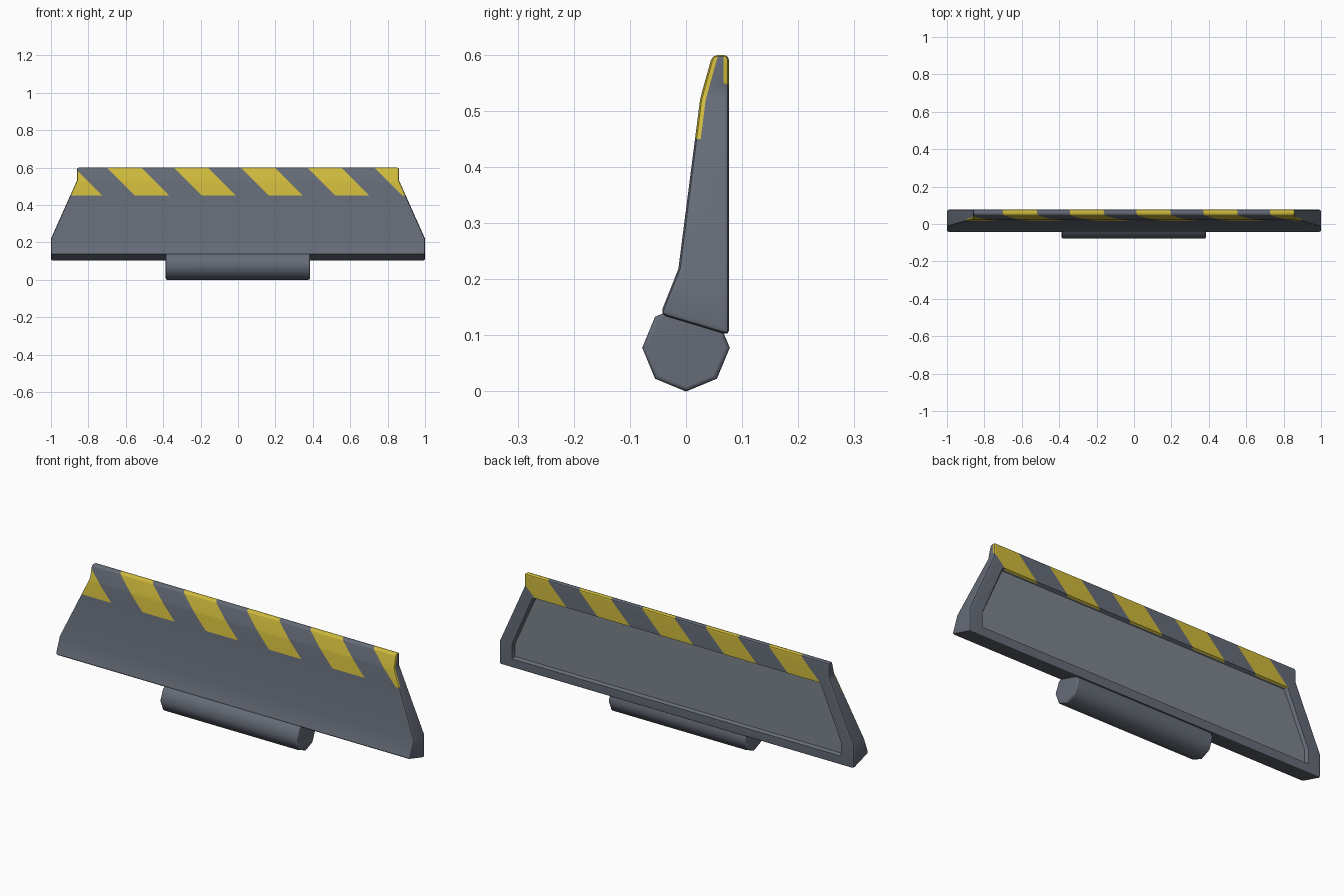
import bpy, bmesh, math
from mathutils import Vector

if "Cube" in bpy.data.objects:
    bpy.data.objects.remove(bpy.data.objects["Cube"])


def material(name, rgb):
    m = bpy.data.materials.new(name)
    m.diffuse_color = (*rgb, 1)
    m.use_nodes = True
    m.node_tree.nodes["Principled BSDF"].inputs["Base Color"].default_value = m.diffuse_color
    return m


GREY = material("slate grey", (0.13, 0.148, 0.185))
YELLOW = material("hazard yellow", (0.62, 0.49, 0.045))
LIGHT = material("panel grey", (0.205, 0.23, 0.265))


def finish(bm, name, mats, angle):
    me = bpy.data.meshes.new(name)
    bm.to_mesh(me)
    bm.free()
    ob = bpy.data.objects.new(name, me)
    bpy.context.collection.objects.link(ob)
    for m in mats:
        me.materials.append(m)
    bpy.ops.object.select_all(action='DESELECT')
    ob.select_set(True)
    bpy.context.view_layer.objects.active = ob
    bpy.ops.object.shade_smooth_by_angle(angle=math.radians(angle))
    w = ob.modifiers.new("even_shading", 'WEIGHTED_NORMAL')
    w.keep_sharp = True
    return ob


def bevel(bm, edges, size):
    bmesh.ops.bevel(bm, geom=edges, offset=size, offset_type='OFFSET',
                    segments=2, profile=0.5, affect='EDGES', clamp_overlap=True)


# --- blade: rows of (z, half width, y), mirrored into closed loops
BACK = 0.077
front = [(0.137, 1, -0.046), (0.22, 1, -0.013), (0.52, 0.866, 0.025),
         (0.535, 0.86, 0.029), (0.60, 0.86, 0.047)]
outer = [(0.10, 1, BACK)] + [(z, w, BACK) for z, w, y in front[1:]]
rim = [(0.147, 0.928, BACK), (0.22, 0.928, BACK), (0.465, 0.822, BACK),
       (0.48, 0.815, BACK), (0.49, 0.808, BACK)]
floor = [(0.155, 0.92, 0.062), (0.22, 0.92, 0.062), (0.46, 0.814, 0.062),
         (0.473, 0.807, 0.062), (0.482, 0.80, 0.062)]

bm = bmesh.new()


def loop(rows):
    left = [bm.verts.new((-w, y, z)) for z, w, y in rows]
    right = [bm.verts.new((w, y, z)) for z, w, y in reversed(rows)]
    return left + right


loops = [loop(r) for r in (front, outer, rim, floor)]
N = len(loops[0])
for a, b in zip(loops, loops[1:]):
    for i in range(N):
        j = (i + 1) % N
        bm.faces.new((a[i], a[j], b[j], b[i]))
for cap in (loops[0], loops[3]):
    for i in range(N // 2 - 1):
        bm.faces.new((cap[i], cap[i + 1], cap[N - 2 - i], cap[N - 1 - i]))
bmesh.ops.recalc_face_normals(bm, faces=bm.faces)

# soften the outside edges, leave the recess crisp
inside = set(loops[2] + loops[3])
bevel(bm, [e for e in bm.edges if e.calc_face_angle(0) > 0.6
           and not inside.intersection(e.verts)], 0.010)
bm.normal_update()

# hazard stripes: cut front, top and back along slanted planes
STEP, START, WIDE, TOP = 0.357, -0.70, 0.182, 0.60
sides = [  # face test, lower limit, slant
    (lambda n: n.y < -0.2, 0.45, 1),
    (lambda n: n.y > 0.2, 0.485, -1),
    (lambda n: n.z > 0.9 and abs(n.y) <= 0.2, 0.59, 0),
]


def cut(faces, co, no):
    geom = set(faces)
    for f in faces:
        geom.update(f.edges)
        geom.update(f.verts)
    bmesh.ops.bisect_plane(bm, geom=list(geom), dist=1e-5,
                           plane_co=Vector(co), plane_no=Vector(no))


def striped(test, low):
    bm.normal_update()
    return [f for f in bm.faces if test(f.normal)
            and f.calc_center_median().z > low
            and f.calc_center_median().y > -0.02
            and not (f.normal.y > 0.2 and all(v.co.y < 0.0625 for v in f.verts))]


for test, low, slant in sides:
    if slant:
        bm.normal_update()
        cut([f for f in bm.faces if test(f.normal)], (0, 0, low), (0, 0, 1))
    for k in range(-1, 5):
        for c in (START + STEP * k, START + STEP * k + WIDE):
            fs = striped(test, low)
            cut(fs, (c, 0, TOP), (1, 0, slant))

# colour by rule
for test, low, slant in sides:
    for f in striped(test, low):
        p = f.calc_center_median()
        u = (p.x + slant * (p.z - TOP) - START) % STEP
        if u < WIDE:
            f.material_index = 1
for f in bm.faces:
    if f.normal.y > 0.9 and all(v.co.y < 0.0625 for v in f.verts):
        f.material_index = 2
finish(bm, "blade", [GREY, YELLOW, LIGHT], 40)

# --- hinge barrel: eight-sided prism under the blade
bm = bmesh.new()
R = 0.078
ring = [bm.verts.new((-0.387, R * math.sin(i * math.pi / 4),
                      R - R * math.cos(i * math.pi / 4))) for i in range(8)]
base = bm.faces.new(ring)
ext = bmesh.ops.extrude_face_region(bm, geom=[base])
bmesh.ops.translate(bm, vec=(0.772, 0, 0),
                    verts=[g for g in ext["geom"] if isinstance(g, bmesh.types.BMVert)])
bmesh.ops.recalc_face_normals(bm, faces=bm.faces)
bevel(bm, [e for e in bm.edges if e.calc_face_angle(0) > 1.2], 0.008)
finish(bm, "hinge_barrel", [GREY], 50)
